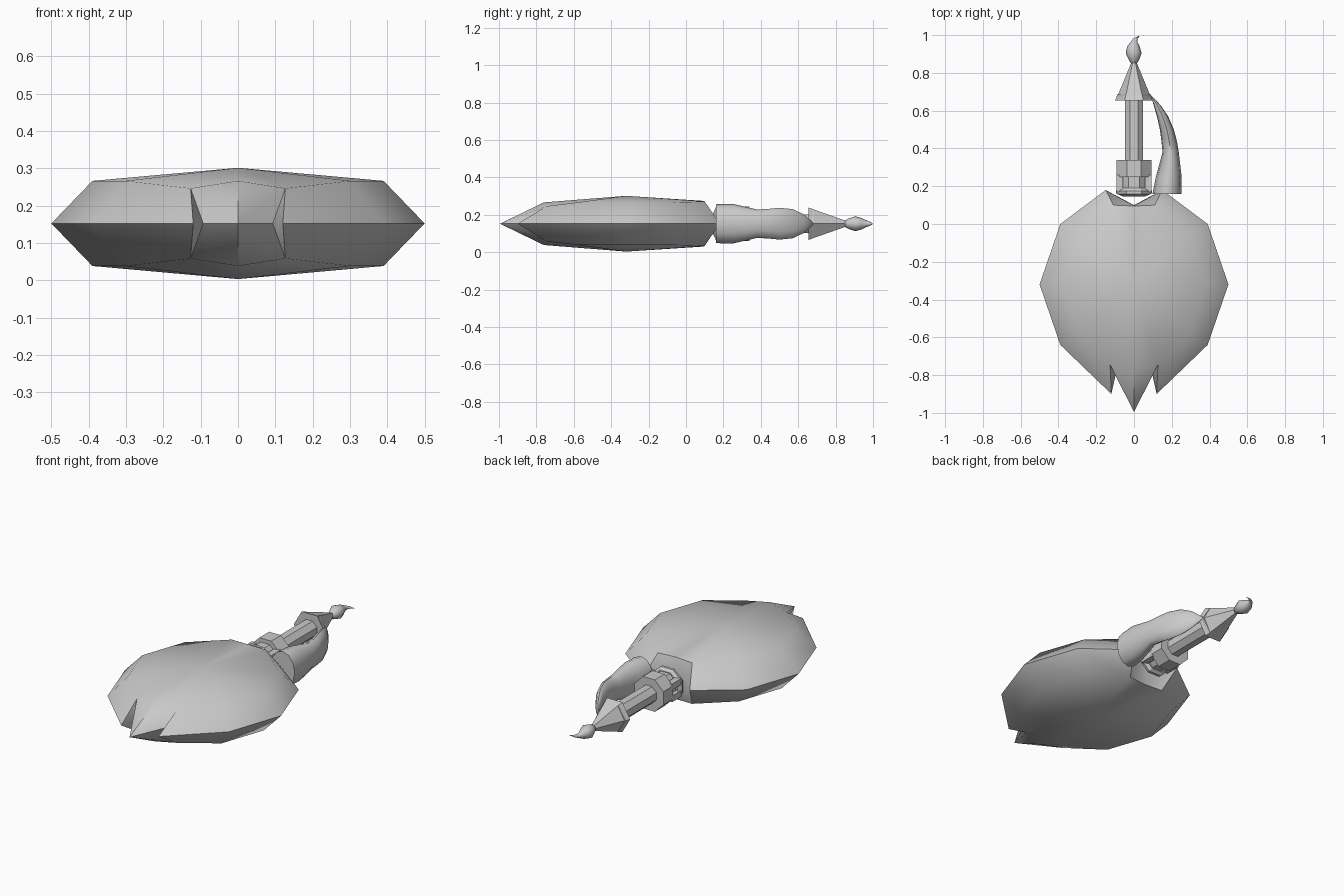
import bpy, math

if "Cube" in bpy.data.objects:
    bpy.data.objects.remove(bpy.data.objects["Cube"])

mat = bpy.data.materials.new("warm_grey")
mat.diffuse_color = (0.6, 0.6, 0.6, 1)
mat.use_nodes = True
mat.node_tree.nodes["Principled BSDF"].inputs["Base Color"].default_value = mat.diffuse_color
ZC = 0.152  # height of the symmetry plane


def make(name, verts, faces, angle):
    me = bpy.data.meshes.new(name)
    me.from_pydata(verts, [], faces)
    me.materials.append(mat)
    ob = bpy.data.objects.new(name, me)
    bpy.context.collection.objects.link(ob)
    bpy.ops.object.select_all(action='DESELECT')
    ob.select_set(True)
    bpy.context.view_layer.objects.active = ob
    bpy.ops.object.mode_set(mode='EDIT')
    bpy.ops.mesh.select_all(action='SELECT')
    bpy.ops.mesh.remove_doubles(threshold=0.0005)
    bpy.ops.mesh.normals_make_consistent(inside=False)
    bpy.ops.object.mode_set(mode='OBJECT')
    bpy.ops.object.shade_smooth_by_angle(angle=math.radians(angle))
    return ob


def loft(name, rings, sides, angle=30, turn=0.0):
    """Rings are (x centre, y, half width, half height), joined along y."""
    verts, faces = [], []
    for x, y, w, h in rings:
        for i in range(sides):
            a = 2 * math.pi * (i + turn) / sides
            verts.append((x + w * math.cos(a), y, ZC + h * math.sin(a)))
    for k in range(len(rings) - 1):
        for i in range(sides):
            j = (i + 1) % sides
            faces.append((k * sides + i, k * sides + j,
                          (k + 1) * sides + j, (k + 1) * sides + i))
    faces.append(tuple(range(sides)))
    faces.append(tuple(range((len(rings) - 1) * sides, len(rings) * sides)))
    return make(name, verts, faces, angle)


# Body: sharp rim, shoulder ring and shallow crown, mirrored in x and z
rim = [(0, -.995), (.093, -.78), (.12, -.90), (.39, -.64), (.5, -.32),
       (.39, 0), (.15, .18), (0, .10)]
shoulder = [(0, -.76, .114), (.127, -.745, .094), (.127, -.745, .094),
            (.30, -.58, .114), (.39, -.32, .114), (.30, -.06, .114),
            (.11, .10, .119), (0, .095, .122)]
verts, faces = [], []
for sx in (1, -1):
    for sz in (1, -1):
        b = len(verts)
        n = len(rim)
        verts += [(sx * x, y, ZC) for x, y in rim]
        verts += [(sx * x, y, ZC + sz * z) for x, y, z in shoulder]
        verts.append((0, -.32, ZC + sz * .149))
        for i in range(n - 1):
            if i == 1:  # notch wall beside the front spike
                faces.append((b + 1, b + 2, b + n + 1))
                continue
            faces.append((b + i, b + i + 1, b + n + i + 1, b + n + i))
            faces.append((b + n + i, b + n + i + 1, b + 2 * n))
make("body", verts, faces, 49)

# Neck: stepped collars, block and shaft
loft("neck_plate", [(0, .145, .06, .06), (0, .16, .10, .095), (0, .175, .105, .095),
                    (0, .19, .085, .08)], 8, turn=.5)
loft("neck_collar", [(0, .18, .075, .075), (0, .25, .075, .075)], 8, turn=.5)
loft("neck_block", [(0, .25, .07, .07), (0, .25, .10, .10), (0, .34, .10, .10),
                    (0, .34, .05, .05)], 8, turn=.5)
for sx in (-1, 1):  # upright lugs joining plate and block
    for sz in (-1, 1):
        loft("neck_lug", [(sx * .075, .17, .025, .025), (sx * .075, .26, .025, .025)], 4, turn=.5)\
            .location.z = sz * .035
loft("shaft", [(0, .33, .053, .053), (0, .67, .053, .053)], 8, turn=.5)

# Pointed roof with a band at its base
loft("roof_band", [(0, .655, .095, .09), (0, .685, .09, .085)], 6)
loft("roof", [(0, .655, .10, .10), (0, .69, .082, .085), (0, .86, .012, .016)], 6)

# Teardrop flame with a hooked tip
loft("flame", [(0, .845, .012, .014), (0, .87, .028, .028), (-.002, .905, .042, .040),
               (-.003, .94, .033, .030), (0, .965, .017, .018), (.008, .982, .012, .011),
               (.025, .994, .005, .006), (.052, .997, .001, .001)], 8, 60)

# Curved horn tapering from the body to the roof
loft("horn", [(.175, .16, .077, .104), (.184, .25, .068, .106), (.194, .38, .043, .076),
              (.186, .44, .041, .079), (.174, .50, .037, .085), (.151, .57, .030, .078),
              (.122, .63, .018, .050), (.09, .68, .002, .004)], 12, 50)
